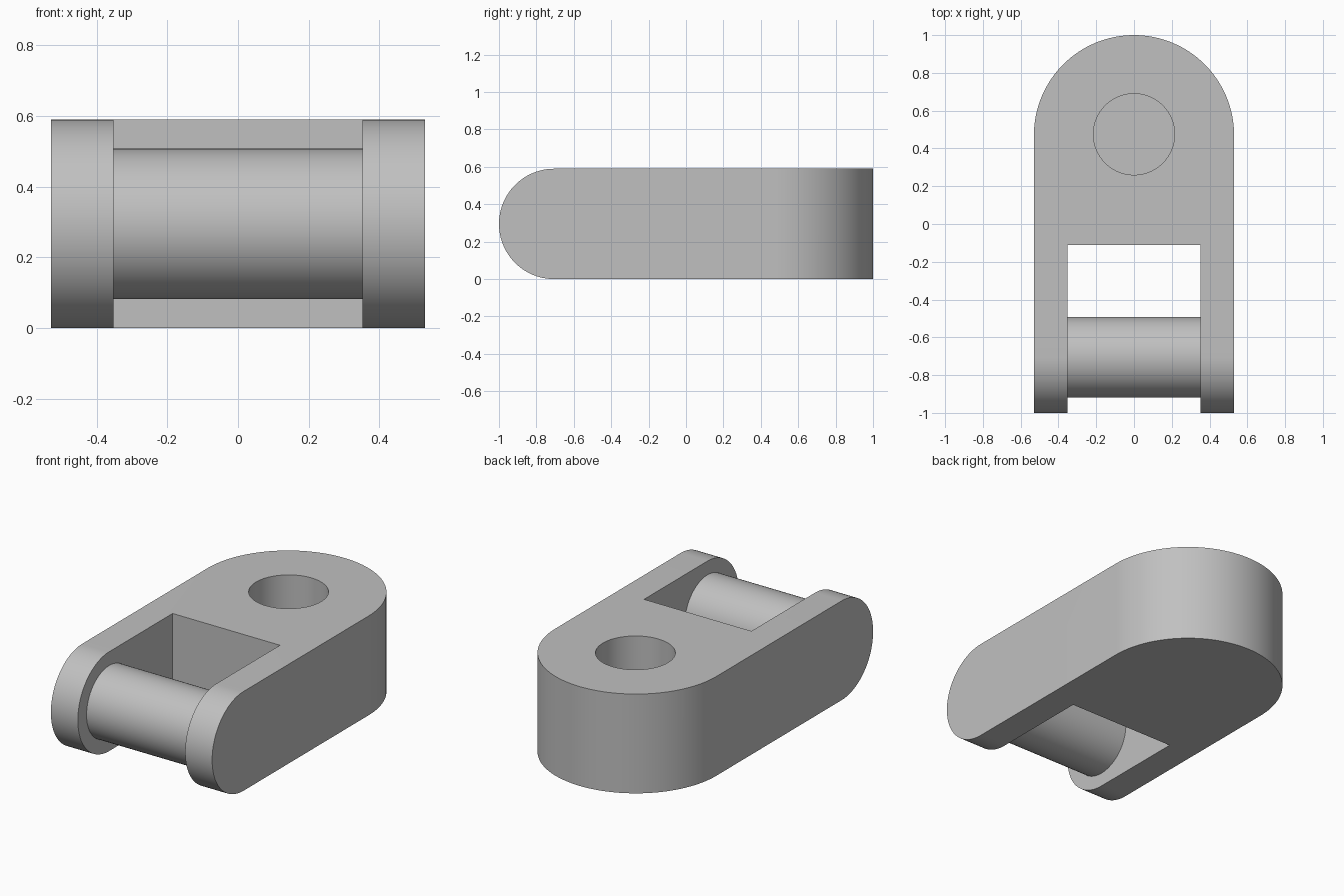
import bpy
import bmesh
from math import pi, sin, cos, radians
from mathutils import Vector

cube = bpy.data.objects.get("Cube")
if cube:
    bpy.data.objects.remove(cube, do_unlink=True)

HALF_W, HEIGHT = 0.53, 0.59      # link body
INNER, SLOT_Y = 0.353, -0.11     # fork gap
R_END = HEIGHT / 2
PIN_R = 0.213
BACK_Y = 1 - HALF_W              # centre of the rounded back
PIN_Y = R_END - 1                # centre of the rounded fork tips

grey = bpy.data.materials.new("grey_metal")
grey.use_nodes = True
colour = (0.53, 0.53, 0.53, 1)
grey.diffuse_color = colour
grey.node_tree.nodes["Principled BSDF"].inputs["Base Color"].default_value = colour


def arc(cx, cy, r, start, end, n):
    """Points on an arc, angles in degrees."""
    steps = [radians(start + (end - start) * i / n) for i in range(n + 1)]
    return [(cx + r * cos(a), cy + r * sin(a)) for a in steps]


def prism(name, points, offset):
    """Extrude a closed outline of 3D points along an offset vector."""
    bm = bmesh.new()
    face = bm.faces.new([bm.verts.new(p) for p in points])
    out = bmesh.ops.extrude_face_region(bm, geom=[face])
    moved = [v for v in out["geom"] if isinstance(v, bmesh.types.BMVert)]
    bmesh.ops.translate(bm, verts=moved, vec=Vector(offset))
    bmesh.ops.recalc_face_normals(bm, faces=bm.faces)
    mesh = bpy.data.meshes.new(name)
    bm.to_mesh(mesh)
    bm.free()
    mesh.materials.append(grey)
    obj = bpy.data.objects.new(name, mesh)
    bpy.context.collection.objects.link(obj)
    return obj


def combine(target, tool, operation):
    """Apply a boolean and remove the tool."""
    mod = target.modifiers.new("cut", 'BOOLEAN')
    mod.operation, mod.solver, mod.object = operation, 'EXACT', tool
    bpy.context.view_layer.objects.active = target
    bpy.ops.object.modifier_apply(modifier=mod.name)
    bpy.data.objects.remove(tool, do_unlink=True)


def smooth(obj):
    bpy.ops.object.select_all(action='DESELECT')
    obj.select_set(True)
    bpy.context.view_layer.objects.active = obj
    bpy.ops.object.shade_smooth_by_angle(angle=radians(30))


# Link body: plan outline with rounded back and open fork
plan = arc(0, BACK_Y, HALF_W, 0, 180, 64)
plan += [(-HALF_W, -1.1), (-INNER, -1.1), (-INNER, SLOT_Y),
         (INNER, SLOT_Y), (INNER, -1.1), (HALF_W, -1.1)]
body = prism("link_body", [(x, y, 0) for x, y in plan], (0, 0, HEIGHT))

# Round the fork tips in side view
side = arc(PIN_Y, R_END, R_END, 90, 270, 48) + [(1.2, 0), (1.2, HEIGHT)]
combine(body, prism("side_shape", [(-1, y, z) for y, z in side], (2, 0, 0)), 'INTERSECT')

# Blind hole in the top
hole = arc(0, BACK_Y + 0.005, 0.215, 0, 360, 64)[:-1]
combine(body, prism("hole_cutter", [(x, y, 0.12) for x, y in hole], (0, 0, 1)), 'DIFFERENCE')
smooth(body)

# Cross pin between the fork arms
ring = arc(PIN_Y, R_END, PIN_R, 0, 360, 64)[:-1]
pin = prism("cross_pin", [(-INNER, y, z) for y, z in ring], (2 * INNER, 0, 0))
smooth(pin)
